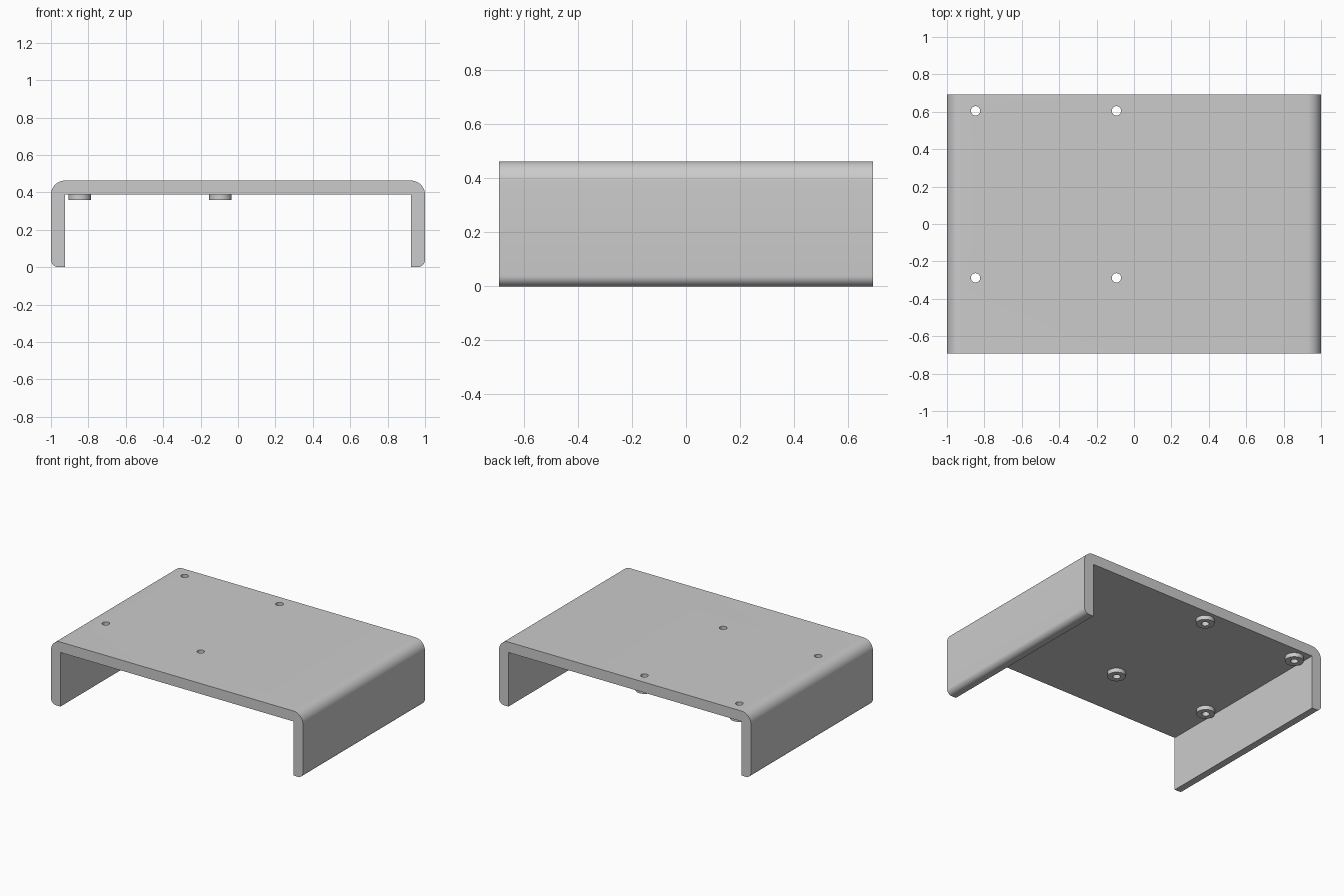
import bpy
import bmesh
from math import cos, sin, pi, radians

if "Cube" in bpy.data.objects:
    bpy.data.objects.remove(bpy.data.objects["Cube"])

HALF_DEPTH, TOP, WALL = 0.692, 0.463, 0.075
TOP_RADIUS, FOOT_RADIUS = 0.075, 0.04
HOLE_RADIUS, BOSS_RADIUS, BOSS_BOTTOM = 0.025, 0.06, 0.358
UNDERSIDE = TOP - WALL
MOUNTS = [(x, y) for x in (-0.847, -0.094) for y in (-0.288, 0.605)]

grey = bpy.data.materials.new("light grey")
grey.use_nodes = True
colour = (0.6, 0.6, 0.6, 1)
grey.diffuse_color = colour
grey.node_tree.nodes["Principled BSDF"].inputs["Base Color"].default_value = colour


def arc(cx, cz, r, start, end, steps=10):
    angles = [radians(start + (end - start) * i / steps) for i in range(steps + 1)]
    return [(cx + r * cos(a), cz + r * sin(a)) for a in angles]


def finish(bm, name):
    bmesh.ops.recalc_face_normals(bm, faces=bm.faces)
    mesh = bpy.data.meshes.new(name)
    bm.to_mesh(mesh)
    bm.free()
    mesh.materials.append(grey)
    obj = bpy.data.objects.new(name, mesh)
    bpy.context.collection.objects.link(obj)
    return obj


def cylinder(name, x, y, bottom, top, radius):
    bpy.ops.mesh.primitive_cylinder_add(vertices=32, radius=radius, depth=top - bottom,
                                        location=(x, y, (bottom + top) / 2))
    obj = bpy.context.object
    obj.name = name
    obj.data.materials.append(grey)
    return obj


def cut(target, cutter):
    mod = target.modifiers.new("hole", "BOOLEAN")
    mod.operation = "DIFFERENCE"
    mod.solver = "EXACT"
    mod.object = cutter
    bpy.context.view_layer.objects.active = target
    bpy.ops.object.modifier_apply(modifier=mod.name)


def smooth(obj):
    bpy.ops.object.select_all(action="DESELECT")
    obj.select_set(True)
    bpy.context.view_layer.objects.active = obj
    bpy.ops.object.shade_smooth_by_angle(angle=radians(30))


# Bent cover: half profile mirrored across x, then extruded front to back
half = [(1 - WALL, UNDERSIDE), (1 - WALL, 0)]
half += arc(1 - FOOT_RADIUS, FOOT_RADIUS, FOOT_RADIUS, -90, 0)
half += arc(1 - TOP_RADIUS, TOP - TOP_RADIUS, TOP_RADIUS, 0, 90)
profile = half + [(-x, z) for x, z in reversed(half)]
bm = bmesh.new()
face = bm.faces.new([bm.verts.new((x, -HALF_DEPTH, z)) for x, z in profile])
extruded = bmesh.ops.extrude_face_region(bm, geom=[face], use_keep_orig=True)["geom"]
bmesh.ops.translate(bm, vec=(0, 2 * HALF_DEPTH, 0),
                    verts=[v for v in extruded if isinstance(v, bmesh.types.BMVert)])
cover = finish(bm, "cover")

# Screw bosses under the top, with holes straight through
for i, (x, y) in enumerate(MOUNTS, 1):
    boss = cylinder(f"boss_{i}", x, y, BOSS_BOTTOM, UNDERSIDE, BOSS_RADIUS)
    drill = cylinder("drill", x, y, BOSS_BOTTOM - 0.1, TOP + 0.1, HOLE_RADIUS)
    cut(cover, drill)
    cut(boss, drill)
    bpy.data.objects.remove(drill)
    smooth(boss)
smooth(cover)
